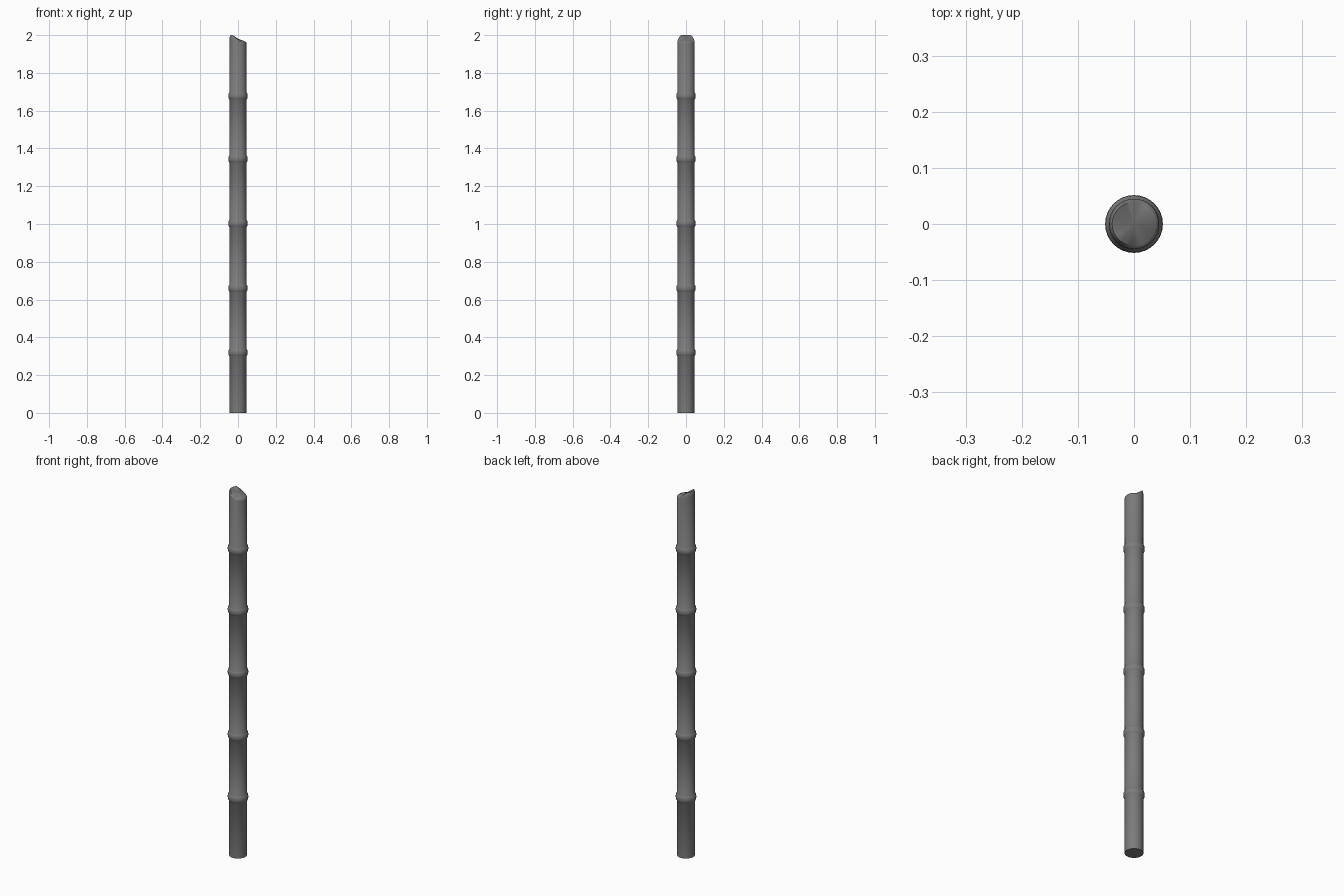
import bpy, bmesh, math

if "Cube" in bpy.data.objects:
    bpy.data.objects.remove(bpy.data.objects["Cube"])

SIDES = 32


def add_ring(bm, r, height):
    # height is a function of the angle
    out = []
    for i in range(SIDES):
        a = 2 * math.pi * i / SIDES
        out.append(bm.verts.new((r * math.cos(a), r * math.sin(a), height(a))))
    return out


def skin(bm, rings):
    for lo, hi in zip(rings, rings[1:]):
        for i in range(SIDES):
            j = (i + 1) % SIDES
            bm.faces.new((lo[i], lo[j], hi[j], hi[i]))


def finish(bm, name, mat):
    bmesh.ops.recalc_face_normals(bm, faces=bm.faces)
    me = bpy.data.meshes.new(name)
    bm.to_mesh(me)
    bm.free()
    me.materials.append(mat)
    ob = bpy.data.objects.new(name, me)
    bpy.context.collection.objects.link(ob)
    bpy.ops.object.select_all(action='DESELECT')
    ob.select_set(True)
    bpy.context.view_layer.objects.active = ob
    bpy.ops.object.shade_smooth_by_angle(angle=math.radians(40))


# Dark grey for the whole cane
dark = bpy.data.materials.new("dark_grey")
dark.diffuse_color = (0.2, 0.2, 0.2, 1)
dark.use_nodes = True
dark.node_tree.nodes["Principled BSDF"].inputs["Base Color"].default_value = dark.diffuse_color


# Slanted cut: high on the left, low on the right
def rim(a):
    c = math.cos(a)
    return 1.983 - 0.017 * max(-1, min(1, 2.0 * c + 0.45))


def shoulder(a):
    return 1.967 - 0.014 * math.cos(a)


# Cane: one continuous stem with softly swollen joints
bm = bmesh.new()
profile = [(0.045, 0.0)]
for z in (0.32, 0.66, 1.003, 1.345, 1.678):
    profile += [(0.045, z - 0.020), (0.0478, z - 0.016), (0.0503, z - 0.010),
                (0.0515, z), (0.0503, z + 0.010), (0.0478, z + 0.016),
                (0.045, z + 0.020)]
rings = [add_ring(bm, r, lambda a, z=z: z) for r, z in profile]
rings.append(add_ring(bm, 0.045, shoulder))
rings.append(add_ring(bm, 0.0435, lambda a: 0.4 * shoulder(a) + 0.6 * rim(a)))
rings.append(add_ring(bm, 0.039, rim))
skin(bm, rings)
bm.faces.new(list(reversed(rings[0])))

# Cut face: fan meeting at a central point
tip = bm.verts.new((0, 0, 1.981))
top = rings[-1]
for i in range(SIDES):
    bm.faces.new((top[i], top[(i + 1) % SIDES], tip))
finish(bm, "bamboo_cane", dark)
